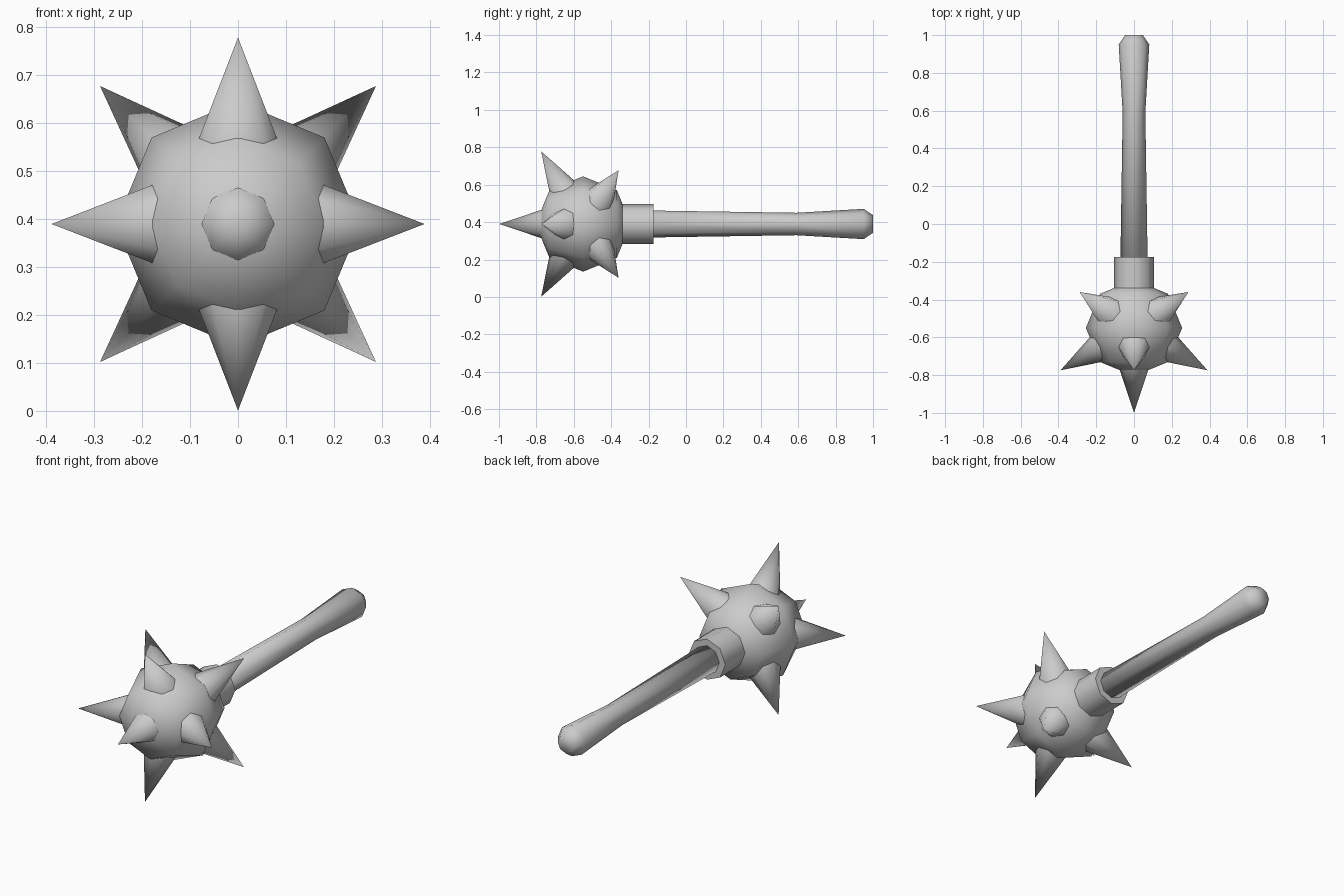
import bpy
import bmesh
from math import radians
from mathutils import Matrix, Vector

cube = bpy.data.objects.get("Cube")
if cube:
    bpy.data.objects.remove(cube, do_unlink=True)

SIDES = 8
HEAD = Vector((0, -0.55, 0.39))
BACKWARD = Matrix.Rotation(radians(-90), 4, 'X')   # turns +z into +y

grey = bpy.data.materials.new("grey metal")
grey.use_nodes = True
colour = (0.6, 0.6, 0.6, 1)
grey.diffuse_color = colour
grey.node_tree.nodes["Principled BSDF"].inputs["Base Color"].default_value = colour


def finish(name, bm, sharp_angle=None):
    """Turn a bmesh into a smooth shaded object."""
    bmesh.ops.recalc_face_normals(bm, faces=bm.faces)
    mesh = bpy.data.meshes.new(name)
    bm.to_mesh(mesh)
    bm.free()
    mesh.materials.append(grey)
    mesh.shade_smooth()
    if sharp_angle:
        mesh.set_sharp_from_angle(angle=radians(sharp_angle))
    obj = bpy.data.objects.new(name, mesh)
    bpy.context.collection.objects.link(obj)
    return obj


def lathe(name, profile, sharp_angle=None):
    """Closed eight-sided turning along y from (y, radius) pairs."""
    bm = bmesh.new()
    rings = []
    for y, radius in profile:
        ring = bmesh.ops.create_circle(
            bm, segments=SIDES, radius=radius,
            matrix=Matrix.Translation((0, y, HEAD.z)) @ BACKWARD)
        rings.append(ring["verts"])
    for a, b in zip(rings, rings[1:]):
        for i in range(SIDES):
            j = (i + 1) % SIDES
            bm.faces.new((a[i], a[j], b[j], b[i]))
    bm.faces.new(rings[0])
    bm.faces.new(rings[-1])
    return finish(name, bm, sharp_angle)


def spike(name, tilt, turn):
    """Cone leaving the head: tilt from straight up to the front, turned about y."""
    inner, tip, slope = 0.15, 0.449, 0.335
    length = tip - inner
    bm = bmesh.new()
    bmesh.ops.create_cone(
        bm, segments=SIDES, radius1=length * slope, radius2=0, depth=length,
        matrix=Matrix.Translation(HEAD)
        @ Matrix.Rotation(radians(turn), 4, 'Y')
        @ Matrix.Rotation(radians(tilt), 4, 'X')
        @ Matrix.Translation((0, 0, inner + length / 2)))
    bmesh.ops.remove_doubles(bm, verts=bm.verts, dist=0.0001)
    return finish(name, bm)


# Round head with its poles along the handle
bm = bmesh.new()
bmesh.ops.create_uvsphere(bm, u_segments=SIDES, v_segments=4, radius=0.255,
                          matrix=Matrix.Translation(HEAD) @ BACKWARD)
finish("head", bm)

# Spikes: one ahead, a cross leaning forward, a diagonal cross leaning back
spike("front_spike", 90, 0)
for i in range(4):
    spike(f"forward_spike_{i + 1}", 30, 90 * i)
    spike(f"backward_spike_{i + 1}", -25, 45 + 90 * i)

# Collar and handle
lathe("collar", [(-0.40, 0.107), (-0.175, 0.107)], sharp_angle=60)
lathe("handle", [(-0.25, 0.073), (0.59, 0.06), (0.95, 0.081), (1.0, 0.047)])
